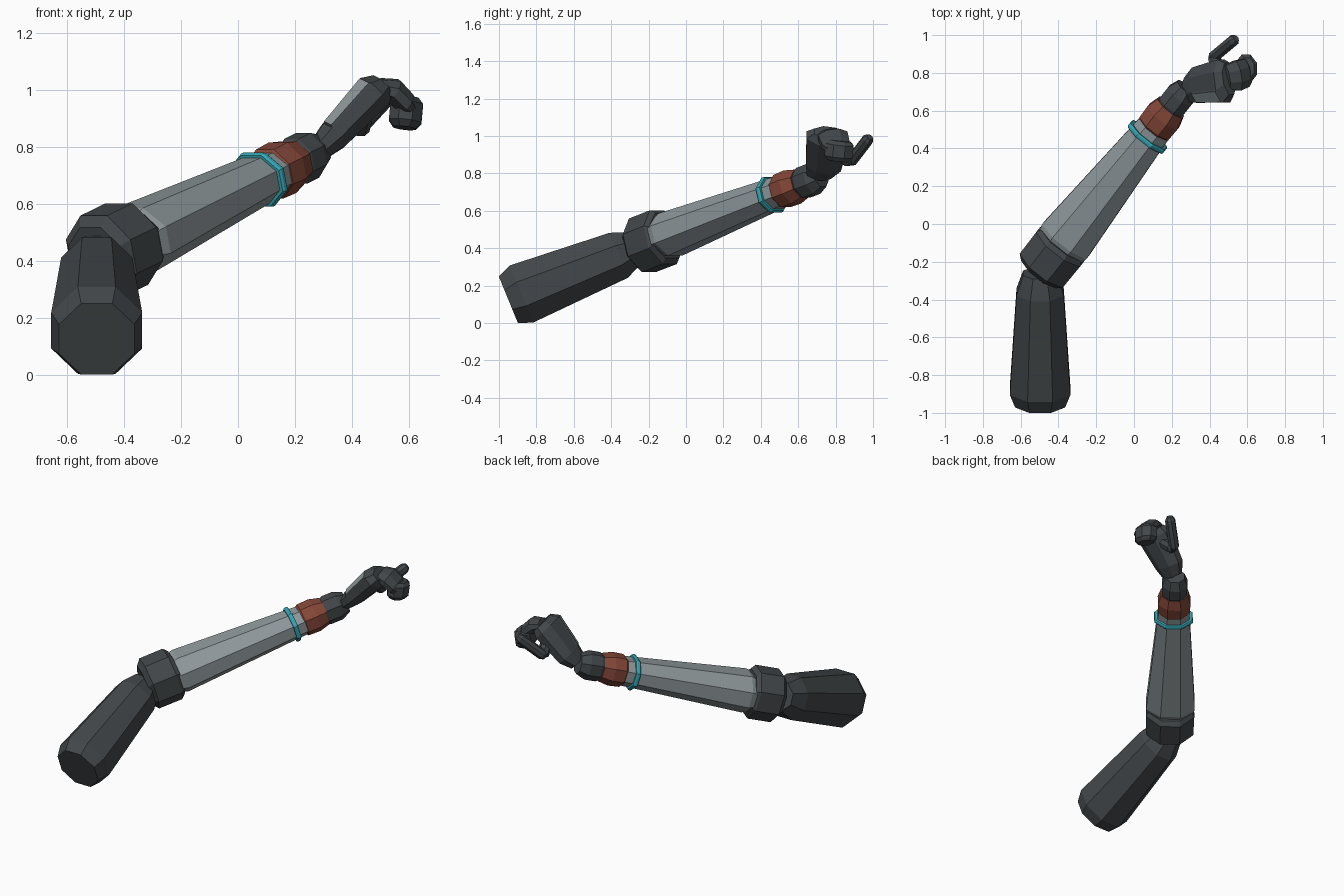
import bpy, bmesh, math
from mathutils import Vector

if "Cube" in bpy.data.objects:
    bpy.data.objects.remove(bpy.data.objects["Cube"])


def material(name, rgb):
    m = bpy.data.materials.new(name)
    m.diffuse_color = (*rgb, 1)
    m.use_nodes = True
    m.node_tree.nodes["Principled BSDF"].inputs["Base Color"].default_value = m.diffuse_color
    return m


DARK = material("charcoal", (0.055, 0.063, 0.068))
GREY = material("steel grey", (0.27, 0.31, 0.325))
RUST = material("rust red", (0.23, 0.062, 0.04))
TEAL = material("teal", (0.035, 0.38, 0.45))


def loft(name, rings, mat, up=(0, 0, 1), plate_dir=None):
    """Octagonal tube through rings of (centre, width, height), capped at both ends."""
    axis = (Vector(rings[-1][0]) - Vector(rings[0][0])).normalized()
    side = axis.cross(Vector(up)).normalized()
    top = side.cross(axis)
    bm = bmesh.new()
    loops = []
    for centre, w, h in rings:
        loop = []
        for i in range(8):
            a = math.radians(22.5 + 45 * i)
            k = 0.5 / math.cos(math.radians(22.5))   # sizes are across flats
            p = Vector(centre) + side * (w * k * math.cos(a)) + top * (h * k * math.sin(a))
            loop.append(bm.verts.new(p))
        loops.append(loop)
    for a, b in zip(loops, loops[1:]):
        for i in range(8):
            j = (i + 1) % 8
            bm.faces.new((a[i], a[j], b[j], b[i]))
    bm.faces.new(loops[0])
    bm.faces.new(loops[-1])
    bmesh.ops.recalc_face_normals(bm, faces=bm.faces)
    # raised light plate on the long face turned most toward plate_dir
    if plate_dir:
        n = Vector(plate_dir).normalized()
        face = max(bm.faces, key=lambda f: f.calc_area() * max(0, f.normal.dot(n)) ** 6)
        bmesh.ops.inset_individual(bm, faces=[face], thickness=0.008, depth=0.007)
        face.material_index = 1
    mesh = bpy.data.meshes.new(name)
    bm.to_mesh(mesh)
    bm.free()
    mesh.materials.append(mat)
    if plate_dir:
        mesh.materials.append(GREY)
    obj = bpy.data.objects.new(name, mesh)
    bpy.context.collection.objects.link(obj)
    return obj


# Upper arm with chamfered shoulder end
loft("upper_arm", [
    ((-0.497, -0.95, 0.125), 0.265, 0.27),
    ((-0.497, -0.88, 0.155), 0.32, 0.33),
    ((-0.497, -0.36, 0.362), 0.25, 0.26),
    ((-0.497, -0.26, 0.408), 0.18, 0.17),
], DARK)

# Parts strung along the forearm line, placed by distance from the elbow centre
ELBOW = Vector((-0.43, -0.17, 0.44))
LINE = Vector((0.5, 0.63, 0.245)).normalized()


def along(name, sections, mat):
    loft(name, [(ELBOW + LINE * s, w, h) for s, w, h in sections], mat)


along("elbow", [(-0.115, 0.23, 0.23), (-0.085, 0.29, 0.30),
                (0.065, 0.295, 0.30), (0.09, 0.27, 0.25)], DARK)
along("forearm", [(0.06, 0.27, 0.20), (0.115, 0.298, 0.235),
                  (0.91, 0.19, 0.16)], GREY)
along("forearm_band", [(0.828, 0.225, 0.185), (0.836, 0.236, 0.195),
                       (0.848, 0.236, 0.195), (0.856, 0.225, 0.185)], TEAL)
along("cuff", [(0.89, 0.165, 0.145), (0.91, 0.195, 0.18),
               (0.985, 0.20, 0.185), (1.05, 0.165, 0.155)], RUST)
along("wrist", [(1.035, 0.14, 0.14), (1.065, 0.155, 0.165),
                (1.135, 0.155, 0.165), (1.19, 0.115, 0.12)], DARK)

# Palm, bent upward, with a light plate on its near upper edge
loft("palm", [
    ((0.285, 0.71, 0.79), 0.13, 0.08),
    ((0.335, 0.735, 0.84), 0.19, 0.11),
    ((0.475, 0.757, 0.99), 0.23, 0.135),
    ((0.505, 0.77, 1.015), 0.17, 0.095),
], DARK, up=(-0.7, 0, 0.7), plate_dir=(-0.4, -0.8, 0.4))

# Curled fingers: knuckle segment, then the downturned tips
loft("finger_knuckles", [
    ((0.49, 0.775, 1.015), 0.13, 0.06),
    ((0.545, 0.785, 1.0), 0.16, 0.085),
    ((0.59, 0.80, 0.955), 0.15, 0.08),
    ((0.61, 0.805, 0.935), 0.11, 0.05),
], DARK, up=(0.6, 0, 0.8))
loft("finger_tips", [
    ((0.598, 0.825, 0.975), 0.11, 0.075),
    ((0.594, 0.822, 0.955), 0.15, 0.115),
    ((0.588, 0.815, 0.89), 0.15, 0.115),
    ((0.586, 0.812, 0.867), 0.11, 0.08),
], DARK, up=(1, 0, 0))


# Thumb: two slim rods meeting in a V
def rod(name, start, end, size):
    a, b = Vector(start), Vector(end)
    loft(name, [(a.lerp(b, t), size * k, size * k)
                for t, k in ((0, 0.6), (0.1, 1), (0.9, 1), (1, 0.6))], DARK)


rod("thumb_base", (0.45, 0.77, 0.955), (0.425, 0.885, 0.855), 0.068)
rod("thumb_tip", (0.41, 0.875, 0.855), (0.54, 0.983, 0.995), 0.06)
